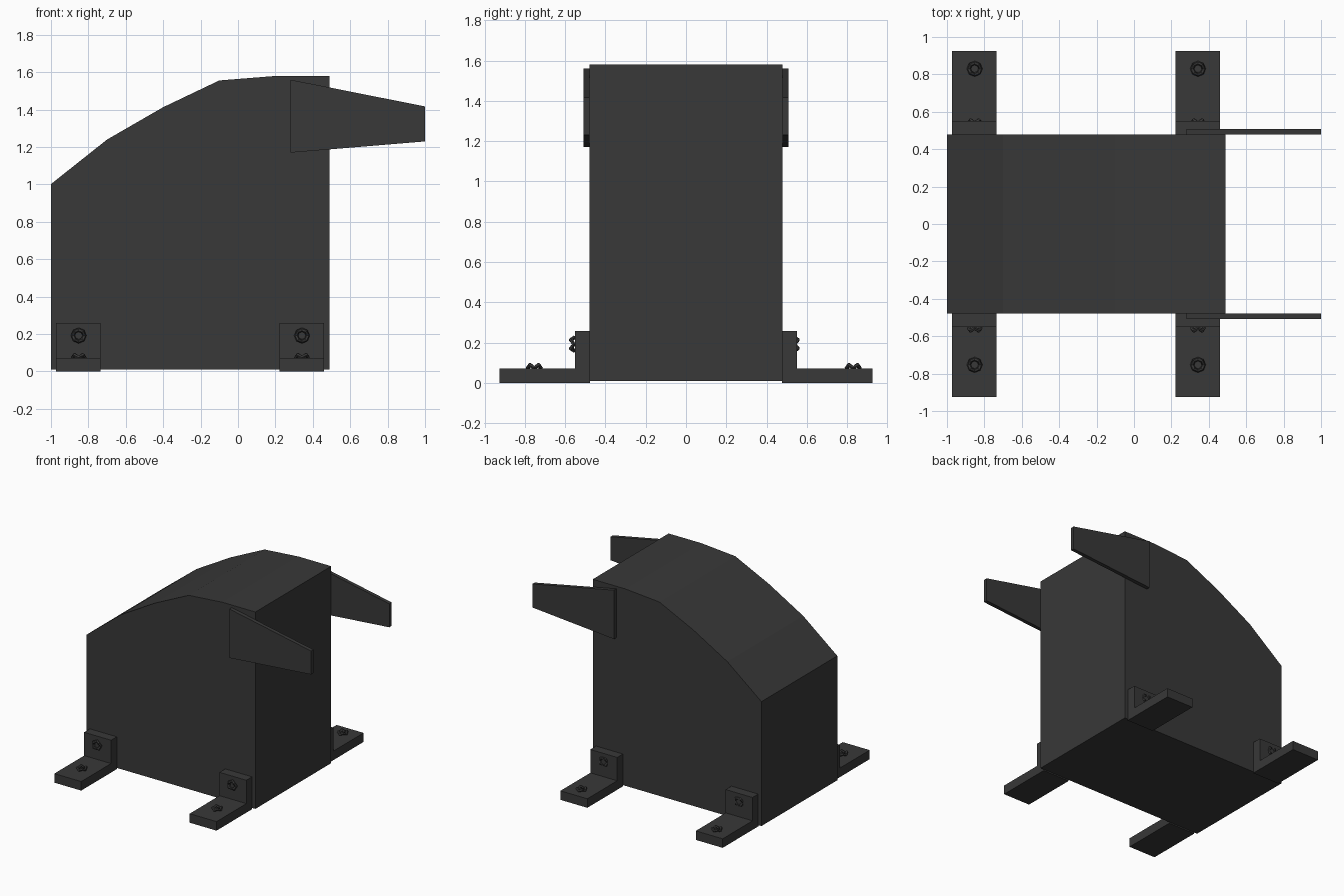
import bpy, bmesh, math
from mathutils import Vector, Matrix

if "Cube" in bpy.data.objects:
    bpy.data.objects.remove(bpy.data.objects["Cube"])

dark = bpy.data.materials.new("dark_metal")
dark.diffuse_color = (0.04, 0.04, 0.04, 1)
dark.use_nodes = True
dark.node_tree.nodes["Principled BSDF"].inputs["Base Color"].default_value = dark.diffuse_color


def finish(bm, name):
    bmesh.ops.recalc_face_normals(bm, faces=bm.faces)
    mesh = bpy.data.meshes.new(name)
    bm.to_mesh(mesh)
    bm.free()
    mesh.materials.append(dark)
    obj = bpy.data.objects.new(name, mesh)
    bpy.context.collection.objects.link(obj)
    return obj


def extrude(name, points, vec):
    bm = bmesh.new()
    face = bm.faces.new([bm.verts.new(p) for p in points])
    ext = bmesh.ops.extrude_face_region(bm, geom=[face], use_keep_orig=True)
    new = [v for v in ext["geom"] if isinstance(v, bmesh.types.BMVert)]
    bmesh.ops.translate(bm, verts=new, vec=Vector(vec))
    return finish(bm, name)


def screw_ring(name, location, rotation_x):
    # Low-poly ring with four raised corners
    n, m, major, minor = 8, 6, 0.031, 0.011
    bm = bmesh.new()
    rings = []
    for i in range(n):
        a = 2 * math.pi * i / n
        lift = 0.014 if i % 2 else 0.0
        ring = []
        for j in range(m):
            b = 2 * math.pi * j / m
            r = major + minor * math.cos(b)
            ring.append(bm.verts.new((r * math.cos(a), r * math.sin(a),
                                      lift + minor * math.sin(b))))
        rings.append(ring)
    for i in range(n):
        p, q = rings[i], rings[(i + 1) % n]
        for j in range(m):
            k = (j + 1) % m
            bm.faces.new((p[j], q[j], q[k], p[k]))
    bm.transform(Matrix.Translation(location) @ Matrix.Rotation(rotation_x, 4, 'X'))
    finish(bm, name)


# Housing with arched top
profile = [(-1, 0.01), (0.488, 0.01), (0.488, 1.58), (0.2, 1.58),
           (-0.1, 1.556), (-0.4, 1.413), (-0.7, 1.24), (-1, 1.002)]
extrude("housing", [(x, -0.478, z) for x, z in profile], (0, 0.956, 0))

# Tapered side arms
arm = [(0.28, 1.17), (1, 1.23), (1, 1.417), (0.28, 1.56)]
for label, s in (("front", -1), ("rear", 1)):
    extrude(label + "_arm", [(x, s * 0.478, z) for x, z in arm], (0, s * 0.03, 0))

# L-shaped mounting feet with screw rings
foot = [(0.476, 0), (0.926, 0), (0.926, 0.072), (0.55, 0.072), (0.55, 0.258), (0.476, 0.258)]
for side, x0 in (("left", -0.972), ("right", 0.222)):
    for label, s, screw_y, wall_y in (("front", -1, -0.753, -0.557), ("rear", 1, 0.83, 0.541)):
        name = f"{side}_{label}"
        extrude(name + "_foot", [(x0, s * y, z) for y, z in foot], (0.237, 0, 0))
        cx = x0 + 0.12
        screw_ring(name + "_floor_screw", (cx, screw_y, 0.075), 0)
        screw_ring(name + "_wall_screw", (cx, wall_y, 0.192), -s * math.pi / 2)
